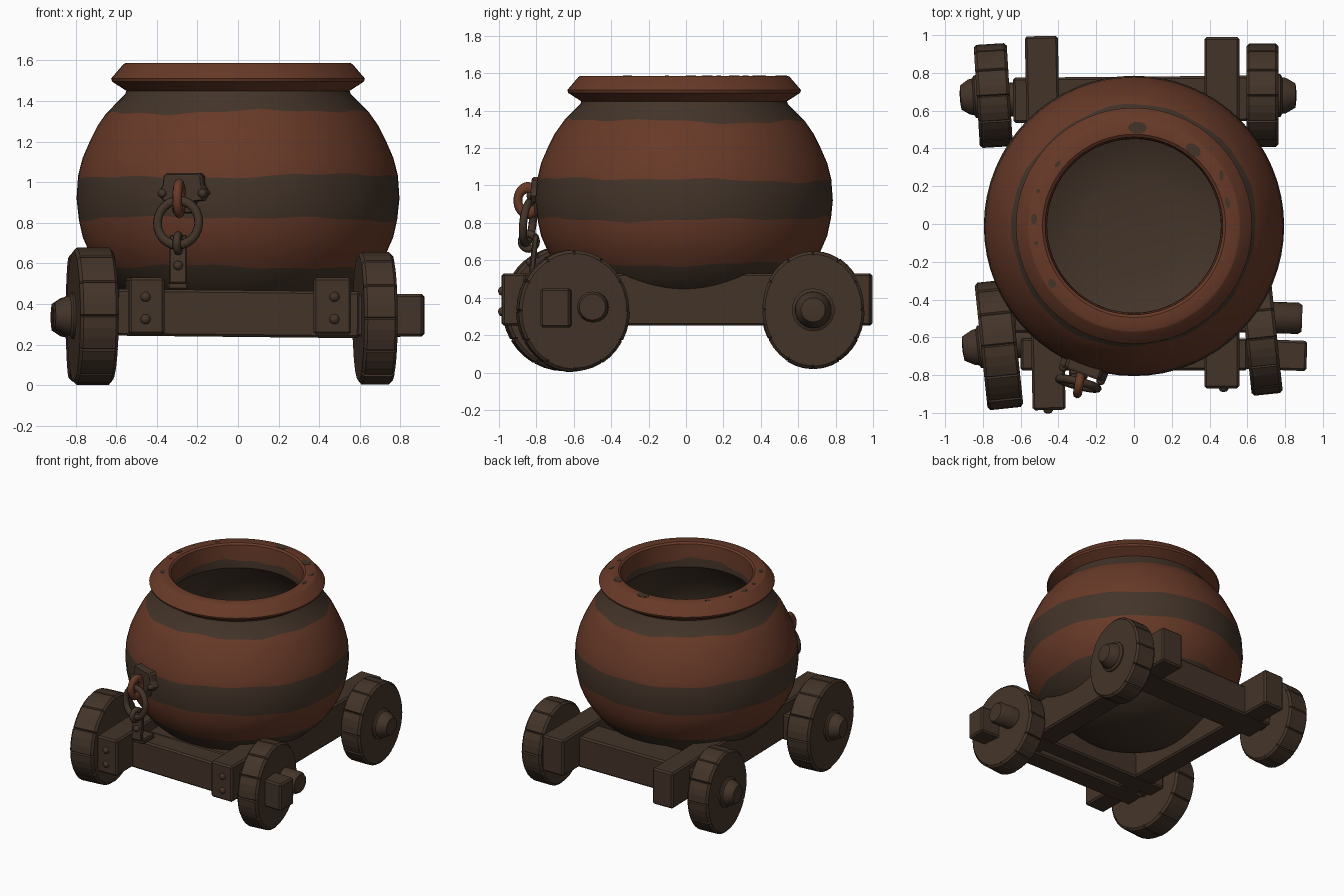
import bpy, bmesh, math, random
from math import pi, sin, cos, radians
from mathutils import Matrix, Vector, Euler

random.seed(4)
if "Cube" in bpy.data.objects:
    bpy.data.objects.remove(bpy.data.objects["Cube"])


def material(name, rgb):
    m = bpy.data.materials.new(name)
    m.use_nodes = True
    m.diffuse_color = (*rgb, 1)
    m.node_tree.nodes["Principled BSDF"].inputs["Base Color"].default_value = (*rgb, 1)
    return m


RUST = material("rust red", (0.138, 0.042, 0.021))
DARK = material("dark brown", (0.056, 0.034, 0.022))


def finish(name, bm, mats, loc=(0, 0, 0), rot=(0, 0, 0), smooth=0, bevel=0):
    bmesh.ops.recalc_face_normals(bm, faces=bm.faces)
    me = bpy.data.meshes.new(name)
    bm.to_mesh(me)
    bm.free()
    for m in mats:
        me.materials.append(m)
    if smooth:
        me.shade_smooth()
        me.set_sharp_from_angle(angle=radians(smooth))
    ob = bpy.data.objects.new(name, me)
    bpy.context.collection.objects.link(ob)
    ob.location = loc
    ob.rotation_euler = [radians(a) for a in rot]
    if bevel:
        mod = ob.modifiers.new("worn edges", "BEVEL")
        mod.width = bevel
        mod.segments = 1
    return ob


def loft(bm, rings, mats=None):
    """Skin closed rings of points and cap both ends."""
    rows = [[bm.verts.new(p) for p in ring] for ring in rings]
    n = len(rows[0])
    for i in range(len(rows) - 1):
        for j in range(n):
            k = (j + 1) % n
            f = bm.faces.new((rows[i][j], rows[i][k], rows[i + 1][k], rows[i + 1][j]))
            f.material_index = mats[i] if mats else 0
    for row, i in ((rows[0], 0), (rows[-1], -1)):
        bm.faces.new(row).material_index = mats[i] if mats else 0


def lathe(name, profile, segs, mats, loc, rot=(0, 0, 0), smooth=35):
    bm = bmesh.new()
    loft(bm, [[(r * cos(2 * pi * j / segs), r * sin(2 * pi * j / segs), z)
               for j in range(segs)] for r, z in profile])
    return finish(name, bm, mats, loc, rot, smooth)


def box(name, size, loc, rot=(0, 0, 0), bevel=0.012):
    bm = bmesh.new()
    bmesh.ops.create_cube(bm, size=1)
    bmesh.ops.scale(bm, vec=size, verts=bm.verts)
    return finish(name, bm, [DARK], loc, rot, bevel=bevel)


def ring(name, major, minor, loc, rot, mat, stretch=1):
    bm = bmesh.new()
    n, k = 24, 8
    v = [[bm.verts.new(((major + minor * cos(2 * pi * j / k)) * cos(2 * pi * i / n),
                        (major + minor * cos(2 * pi * j / k)) * sin(2 * pi * i / n) * stretch,
                        minor * sin(2 * pi * j / k))) for j in range(k)] for i in range(n)]
    for i in range(n):
        for j in range(k):
            a, b = (i + 1) % n, (j + 1) % k
            bm.faces.new((v[i][j], v[a][j], v[a][b], v[i][b]))
    return finish(name, bm, [mat], loc, rot, 60)


# Pot: outer wall, rim and hollow inside, with uneven painted bands
wall = [(.02, .28), (.2, .29), (.38, .34), (.55, .44), (.63, .51), (.685, .58),
        (.73, .65), (.765, .73), (.785, .82), (.795, .92), (.788, 1.03), (.765, 1.12),
        (.73, 1.2), (.69, 1.28), (.645, 1.345), (.555, 1.435)]
rim = [(.55, 1.45), (.62, 1.495), (.625, 1.51), (.565, 1.58), (.555, 1.586), (.485, 1.586),
       (.47, 1.575), (.462, 1.45)]
inside = [(.46, 1.4), (.6, 1.25), (.69, 1.0), (.66, .78), (.5, .62), (.25, .57), (.02, .56)]
profile = wall + rim + inside
edges = (.58, .82, 1.03, 1.345)


def wall_radius(z):
    for (r0, z0), (r1, z1) in zip(wall, wall[1:]):
        if z0 <= z <= z1:
            return r0 + (r1 - r0) * (z - z0) / (z1 - z0)


segs = 64
rings, paint = [], []
for i, (r, z) in enumerate(profile):
    phase = [random.uniform(0, 6) for _ in range(3)]
    pts = []
    for j in range(segs):
        a = 2 * pi * j / segs
        wave = .008 * sin(2 * a + phase[0]) + .006 * sin(5 * a + phase[1]) + .004 * sin(13 * a + phase[2])
        h, rad = z, r
        if i < len(wall) and z in edges:
            h = z + wave
            rad = wall_radius(h)
        elif i == len(wall) + len(rim) - 1:
            h = z + 1.5 * wave
        pts.append((rad * cos(a), rad * sin(a), h))
    rings.append(pts)
    outer_dark = i < len(wall) and (z < .57 or .81 < z < 1.02 or z > 1.34)
    paint.append(1 if outer_dark or i >= len(wall) + len(rim) - 1 else 0)
bm = bmesh.new()
loft(bm, rings, paint[:-1])
finish("pot", bm, [RUST, DARK], (0, -.01, 0), smooth=35)

# Worn spots on the rim: angle, radius, length, width
for ang, rad, ln, wd in ((88, .52, .05, .032), (52, .51, .045, .03), (14, .51, .03, .014),
                         (141, .52, .02, .01), (176, .53, .016, .028), (190, .525, .012, .012),
                         (215, .53, .026, .02), (30, .535, .012, .03), (160, .54, .012, .01)):
    spot = lathe("rim_spot", [(1, 0), (1, .003)], 10, [DARK],
                 (rad * cos(radians(ang)), rad * sin(radians(ang)) - .01, 1.585), (0, 0, ang - 90 if ln > wd else 0))
    spot.scale = (ln, wd, 1)

# Side beams
box("right_side_beam", (.175, 1.98, .28), (-.47, .005, .39), (0, 0, 1.2))
box("left_side_beam", (.185, 1.86, .28), (.465, .06, .39))

# Cross beams and axles
box("front_cross_beam", (1.2, .17, .23), (0, -.69, .353), (0, .6, 0))
box("front_beam_end", (.5, .16, .21), (.665, -.69, .345), (0, 0, -2))
box("front_axle_beam", (1.24, .15, .2), (-.02, -.5, .345))
box("back_cross_beam", (1.26, .24, .24), (-.01, .66, .365), (0, 0, .5))
lathe("front_axle_peg", [(.083, 0), (.083, .27), (.07, .29)], 16, [DARK], (.6, -.49, .35), (0, 90, -2))
for x, y in ((-.6, .66), (.5, .68), (-.6, -.62)):
    lathe("axle", [(.09, -.15), (.09, .15)], 12, [DARK], (x, y, .35), (0, 90, 0))


# Wheels: notched plank discs
def wheel(name, radius, width, loc, yaw, squash=1.0, hub=0.0):
    outline = []
    planks = 12
    for p in range(planks):
        a0, step = 2 * pi * p / planks, 2 * pi / planks
        worn = radius * random.uniform(.985, 1)
        outline.append((a0, radius * .965))
        outline += [(a0 + step * t, worn) for t in (.04, .35, .65, .96)]
    bm = bmesh.new()
    h = width / 2
    loft(bm, [[(x, r * k * cos(a) * squash, r * k * sin(a)) for a, r in outline]
              for x, k in ((-h, .95), (-h + .015, 1), (h - .015, 1), (h, .95))])
    finish(name, bm, [DARK], loc, (0, 0, yaw))
    if hub:
        side = 1 if loc[0] > 0 else -1
        turn = Euler((0, 0, radians(yaw))).to_matrix()
        at = Vector(loc) + turn @ Vector((side * (h - .01), 0, 0))
        lathe(name + "_hub", [(.115, 0), (.115, .02), (.098, .03), (.095, .05), (.065, hub), (.02, hub + .005)],
              18, [DARK], at, (0, 90 * side, yaw), 30)


wheel("front_right_wheel", .34, .19, (-.715, -.64, .342), 6, 1, .105)
wheel("front_left_wheel", .327, .165, (.675, -.605, .33), 6, .92)
wheel("back_right_wheel", .317, .175, (-.745, .68, .335), 3.5, .87, .095)
wheel("back_left_wheel", .317, .17, (.68, .68, .335), 0, .87, .1)


def bolt(name, loc, rot=(90, 0, 0), r=.025):
    lathe(name, [(r, -.01), (r, .005), (r * .7, .015), (r * .2, .019)], 10, [DARK], loc, rot, 60)


# Bolts on the beam ends
for z in (.435, .325):
    bolt("right_beam_bolt", (-.455, -.985, z))
    bolt("left_beam_bolt", (.475, -.87, z))

# Wall bracket bolted to the pot
half = [(.05, -.11), (.065, -.05), (.105, -.045), (.13, -.01), (.105, .03), (.1, .075), (.085, .09)]
shape = half + [(-x, z) for x, z in reversed(half)]
bm = bmesh.new()
loft(bm, [[(x * k, y, z * k) for x, z in shape] for y, k in ((.05, 1), (-.02, 1), (-.032, .93))])
finish("bracket", bm, [DARK], (-.265, -.765, .955), (0, 0, -20))
for dx in (-.105, .105):
    bolt("bracket_bolt", (-.265 + dx * .94 - .01, -.797 - dx * .34, .945), (90, 0, -20), .022)

# Staple, hanging ring and strap
ring("staple", .055, .024, (-.29, -.845, .92), (90, 0, 80), RUST, 1.25)
ring("hanging_ring", .105, .022, (-.295, -.845, .8), (84, 0, -14), DARK, 1.05)
ring("strap_loop", .04, .02, (-.295, -.84, .7), (90, 0, 80), DARK)
box("strap", (.085, .03, .24), (-.295, -.815, .62), (-6, 0, 0), .006)
box("strap_foot", (.1, .14, .04), (-.295, -.75, .49), (0, 0, 0), .008)
bolt("strap_bolt", (-.295, -.835, .59), (90, 0, 0), .024)
